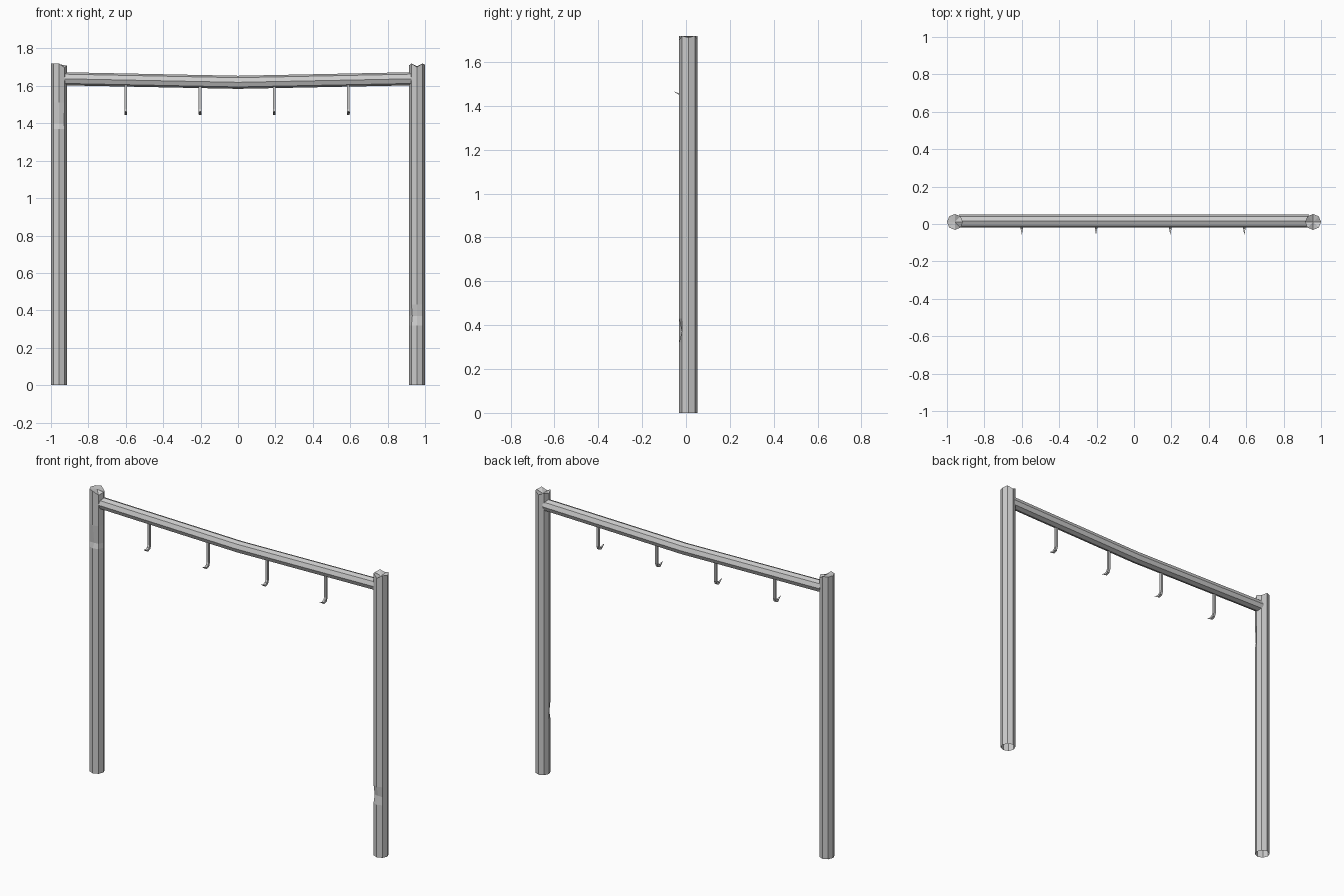
import bpy
import bmesh
from math import cos, sin, pi
from mathutils import Vector

cube = bpy.data.objects.get("Cube")
if cube:
    bpy.data.objects.remove(cube, do_unlink=True)

GREY = (0.6, 0.6, 0.6, 1.0)
metal = bpy.data.materials.new("plain grey")
metal.use_nodes = True
metal.diffuse_color = GREY
metal.node_tree.nodes["Principled BSDF"].inputs["Base Color"].default_value = GREY


def loft(name, rings, tip=None, close_start=False):
    """Skin a row of closed rings; fan the last ring to the tip point."""
    bm = bmesh.new()
    rows = [[bm.verts.new(p) for p in ring] for ring in rings]
    n = len(rows[0])
    for a, b in zip(rows, rows[1:]):
        for i in range(n):
            j = (i + 1) % n
            bm.faces.new((a[i], a[j], b[j], b[i]))
    if tip is not None:
        apex = bm.verts.new(tip)
        for i in range(n):
            bm.faces.new((rows[-1][i], rows[-1][(i + 1) % n], apex))
    if close_start:
        bm.faces.new(rows[0][::-1])
    bmesh.ops.recalc_face_normals(bm, faces=bm.faces)
    mesh = bpy.data.meshes.new(name)
    bm.to_mesh(mesh)
    bm.free()
    mesh.materials.append(metal)
    return mesh


def place(name, mesh, location=(0, 0, 0)):
    obj = bpy.data.objects.new(name, mesh)
    obj.location = location
    bpy.context.collection.objects.link(obj)


SIDES = 8
POST_R = 0.0425
POST_Y = 0.011
POST_TOP = 1.72


def post(name, x, dent_z, dent_low, dent_high, dented, top_drops, centre_drop):
    """Open-bottomed octagonal post with a chipped side and a rough top."""
    def ring(z, scale=lambda i: 1.0):
        return [Vector((x + POST_R * scale(i) * cos(i * pi / 4),
                        POST_Y + POST_R * scale(i) * sin(i * pi / 4), z))
                for i in range(SIDES)]

    top = ring(POST_TOP)
    for i, drop in top_drops.items():
        top[i].z -= drop
    rings = [ring(0), ring(dent_low),
             ring(dent_z, lambda i: dented.get(i, 1.0)),
             ring(dent_high), top]
    place(name, loft(name, rings, (x, POST_Y, POST_TOP - centre_drop)))


# Posts, with ring corners counted from +x towards +y
post("right_post", -0.9575, 1.40, 1.37, 1.51, {6: 0.68, 7: 0.9},
     {0: 0.012, 7: 0.022, 1: 0.02}, 0.004)
post("left_post", 0.9575, 0.37, 0.32, 0.43, {6: 0.7, 5: 0.85},
     {6: 0.02, 2: 0.015, 0: 0.008, 4: 0.01}, 0.022)

# Sagging octagonal crossbar
BAR_R = 0.035
bar_rings = [[(x, 0.015 + BAR_R * cos(i * pi / 4), z + BAR_R * sin(i * pi / 4))
              for i in range(SIDES)]
             for x, z in ((-0.935, 1.638), (0, 1.619), (0.935, 1.638))]
place("crossbar", loft("crossbar", bar_rings, (0.935, 0.015, 1.638), True))

# Hooks: square bar swept down and forward to a point
path = [Vector((0, y, z)) for y, z in
        ((0.004, 1.615), (0.004, 1.475), (-0.004, 1.457), (-0.022, 1.449))]
widths = (0.007, 0.007, 0.0075, 0.0065)
hook_rings = []
for k, (p, w) in enumerate(zip(path, widths)):
    along = (path[min(k + 1, len(path) - 1)] - path[max(k - 1, 0)]).normalized()
    side = Vector((w, 0, 0))
    out = along.cross(Vector((1, 0, 0))) * w
    hook_rings.append([p + side + out, p - side + out,
                       p - side - out, p + side - out])
hook_mesh = loft("hook", hook_rings, (0, -0.058, 1.467), True)
for k, x in enumerate((-0.6, -0.203, 0.194, 0.59)):
    place(f"hook_{k + 1}", hook_mesh, (x, 0, 0))
